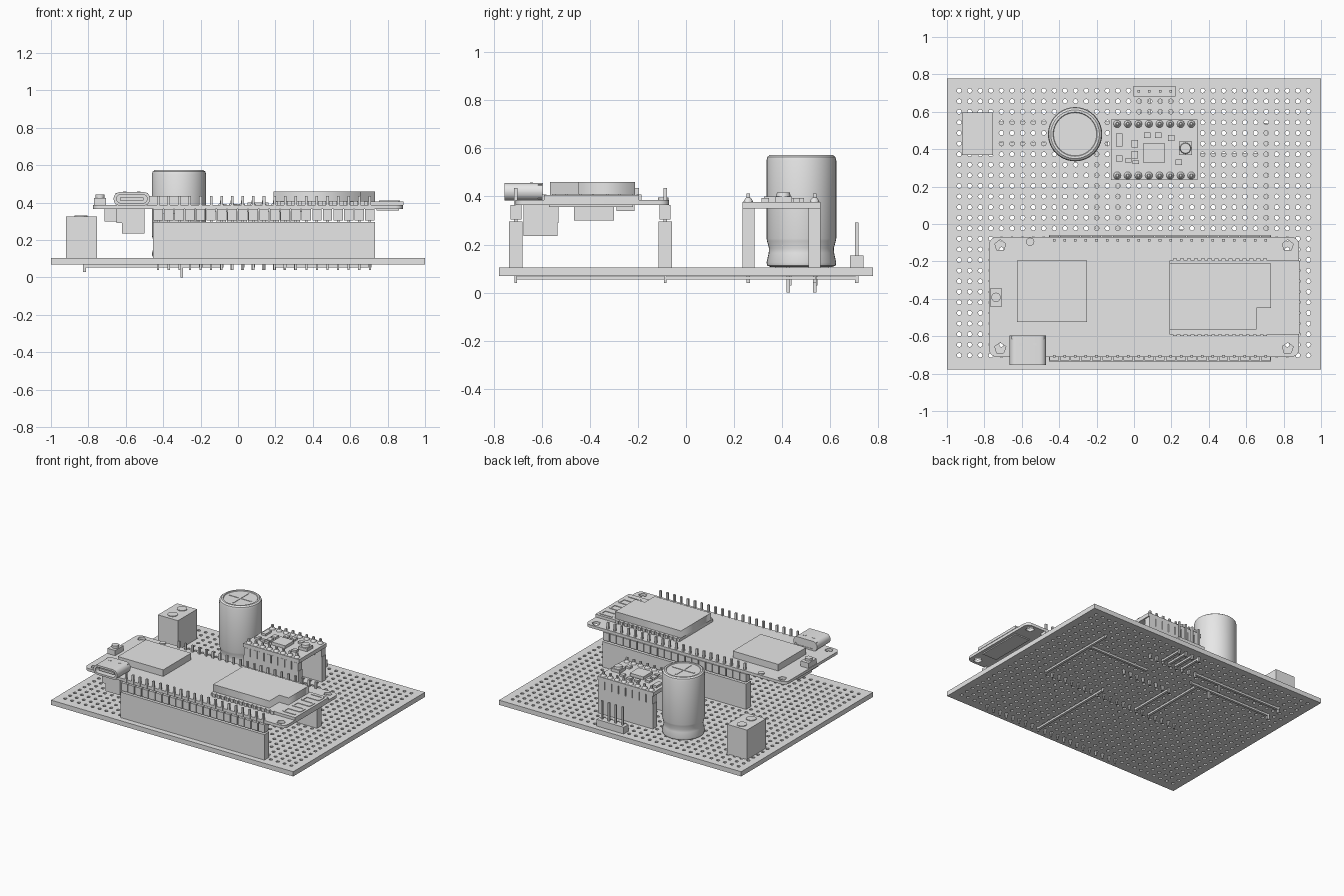
import bpy, bmesh, math

scene_cube = bpy.data.objects.get("Cube")
if scene_cube:
    bpy.data.objects.remove(scene_cube, do_unlink=True)

grey = bpy.data.materials.new("plain_grey")
grey.use_nodes = True
colour = (0.8, 0.8, 0.8, 1)
grey.diffuse_color = colour
grey.node_tree.nodes["Principled BSDF"].inputs["Base Color"].default_value = colour

PITCH = 0.0566
BOARD_TOP, BOARD_BOTTOM = 0.105, 0.07
CARRIER_BOTTOM, CARRIER_TOP = 0.365, 0.386


def add_mesh(name, mesh):
    obj = bpy.data.objects.new(name, mesh)
    bpy.context.collection.objects.link(obj)
    mesh.materials.clear()
    mesh.materials.append(grey)
    return obj


def from_bmesh(name, bm):
    mesh = bpy.data.meshes.new(name)
    bm.to_mesh(mesh)
    bm.free()
    return add_mesh(name, mesh)


def boxes(name, items):
    """One object from boxes given as x range, y range, z range."""
    bm = bmesh.new()
    for xs, ys, zs in items:
        corners = bmesh.ops.create_cube(bm, size=1)["verts"]
        for v in corners:
            for axis, (low, high) in enumerate((xs, ys, zs)):
                v.co[axis] = high if v.co[axis] > 0 else low
    return from_bmesh(name, bm)


def around(centre, width):
    return (centre - width / 2, centre + width / 2)


def post(x, y, width, low, high):
    return (around(x, width), around(y, width), (low, high))


def row(start, count):
    return [start + i * PITCH for i in range(count)]


def circle(x, y, radius, sides, turn=0.0):
    angles = [turn + math.tau * k / sides for k in range(sides)]
    return [(x + radius * math.cos(a), y + radius * math.sin(a)) for a in angles]


def rounded(xs, ys, radius, steps=5):
    points = []
    ends = ((xs[1], ys[1], -1, -1), (xs[0], ys[1], 1, -1),
            (xs[0], ys[0], 1, 1), (xs[1], ys[0], -1, 1))
    for quarter, (x, y, sx, sy) in enumerate(ends):
        for k in range(steps + 1):
            a = math.pi / 2 * (quarter + k / steps)
            points.append((x + radius * (sx + math.cos(a)), y + radius * (sy + math.sin(a))))
    return points


def plate(name, loops, low, high):
    """Extruded outline; the loops after the first are holes."""
    curve = bpy.data.curves.new(name + "_outline", "CURVE")
    curve.dimensions = "2D"
    curve.fill_mode = "BOTH"
    curve.extrude = (high - low) / 2
    for loop in loops:
        spline = curve.splines.new("POLY")
        spline.points.add(len(loop) - 1)
        for point, (x, y) in zip(spline.points, loop):
            point.co = (x, y, 0, 1)
        spline.use_cyclic_u = True
    helper = bpy.data.objects.new(name + "_outline", curve)
    bpy.context.collection.objects.link(helper)
    graph = bpy.context.evaluated_depsgraph_get()
    mesh = bpy.data.meshes.new_from_object(helper.evaluated_get(graph))
    bpy.data.objects.remove(helper, do_unlink=True)
    obj = add_mesh(name, mesh)
    obj.location.z = (low + high) / 2
    return obj


def lathe(name, x, y, profile, sides=40):
    bm = bmesh.new()
    rings = [[bm.verts.new((px, py, z)) for px, py in circle(x, y, r, sides)] for r, z in profile]
    for lower, upper in zip(rings, rings[1:]):
        for k in range(sides):
            n = (k + 1) % sides
            bm.faces.new((lower[k], lower[n], upper[n], upper[k]))
    bm.faces.new(rings[0][::-1])
    bm.faces.new(rings[-1])
    obj = from_bmesh(name, bm)
    bpy.ops.object.select_all(action="DESELECT")
    obj.select_set(True)
    bpy.context.view_layer.objects.active = obj
    bpy.ops.object.shade_smooth_by_angle(angle=math.radians(35))
    return obj


# Perforated base board: each cell is a square ring around an octagonal hole
def perforated_board(columns=34, rows=26, hole=0.0125):
    xs, ys = row(-0.935, columns), row(-0.702, rows)
    edge_x = [-1] + [x + PITCH / 2 for x in xs[:-1]] + [1]
    edge_y = [-0.777] + [y + PITCH / 2 for y in ys[:-1]] + [0.777]
    bm = bmesh.new()

    def face(*points):
        bm.faces.new([bm.verts.new(p) for p in points])

    for i, x in enumerate(xs):
        for j, y in enumerate(ys):
            x0, x1, y0, y1 = edge_x[i], edge_x[i + 1], edge_y[j], edge_y[j + 1]
            outer = [(x1, y), (x1, y1), (x, y1), (x0, y1), (x0, y), (x0, y0), (x, y0), (x1, y0)]
            inner = circle(x, y, hole, 8)
            for k in range(8):
                n = (k + 1) % 8
                ring = (outer[k], outer[n], inner[n], inner[k])
                face(*[(*p, BOARD_TOP) for p in ring])
                face(*[(*p, BOARD_BOTTOM) for p in reversed(ring)])
                face((*inner[k], BOARD_TOP), (*inner[n], BOARD_TOP),
                     (*inner[n], BOARD_BOTTOM), (*inner[k], BOARD_BOTTOM))
    rim = [(edge_x[0], edge_y[0]), (edge_x[-1], edge_y[0]),
           (edge_x[-1], edge_y[-1]), (edge_x[0], edge_y[-1])]
    for a, b in zip(rim, rim[1:] + rim[:1]):
        face((*a, BOARD_BOTTOM), (*b, BOARD_BOTTOM), (*b, BOARD_TOP), (*a, BOARD_TOP))
    bmesh.ops.remove_doubles(bm, verts=bm.verts, dist=0.0001)
    return from_bmesh("perforated_board", bm)


perforated_board()

# Wires soldered under the board
under = (0.054, 0.068)
along_x = [(0.54, -0.82, -0.09), (0.43, -0.82, -0.14), (0.37, 0.2, 0.705)]
along_y = [(-0.2, -0.085, 0.43), (-0.087, -0.085, 0.26), (0.705, -0.085, 0.54), (0.252, -0.71, -0.03)]
along_y += [(x, 0.54, 0.71) for x in row(0.026, 4)]
boxes("underside_wires",
      [((a, b), around(y, 0.018), under) for y, a, b in along_x]
      + [(around(x, 0.018), (a, b), under) for x, a, b in along_y])

# Sockets and pin strips that carry the controller board
pin_x = row(-0.427, 21)
strip = (-0.455, 0.733)
for label, y in (("front", -0.708), ("rear", -0.087)):
    boxes(label + "_socket", [(strip, around(y, 0.056), (BOARD_TOP, 0.295))])
    boxes(label + "_pin_strip", [(around(x, 0.05), around(y, 0.046), (0.305, CARRIER_BOTTOM)) for x in pin_x])
    boxes(label + "_pins", [post(x, y, 0.014, 0.28, 0.435) for x in pin_x])
    boxes(label + "_socket_tails", [post(x, y, 0.011, 0.04, BOARD_TOP) for x in pin_x])

# Controller board with rounded corners and mounting holes
mounts = [circle(x, y, 0.031, 5, 0.3) for x in (-0.715, 0.822) for y in (-0.665, -0.115)]
plate("controller_board", [rounded((-0.775, 0.882), (-0.71, -0.07), 0.04)] + mounts,
      CARRIER_BOTTOM, CARRIER_TOP)
boxes("large_chip", [((-0.625, -0.25), (-0.525, -0.195), (CARRIER_TOP, 0.435))])

# Wireless module: thin base, notched shield, edge pads and aerial
boxes("module_base", [((0.19, 0.885), (-0.59, -0.195), (CARRIER_TOP, 0.407))])
plate("module_shield", [[(0.19, -0.565), (0.655, -0.565), (0.655, -0.45),
                         (0.733, -0.45), (0.733, -0.212), (0.19, -0.212)]], 0.407, 0.46)
boxes("module_pads", [(around(0.22 + i * 0.037, 0.022), around(y, 0.02), (CARRIER_TOP, 0.409))
                      for i in range(14) for y in (-0.59, -0.195)])
aerial_y = [-0.55 + i * 0.055 for i in range(7)]
boxes("aerial_track",
      [((0.76, 0.86), around(y, 0.014), (0.406, 0.411)) for y in aerial_y]
      + [(around(0.86 if i % 2 else 0.76, 0.014), (y, y + 0.055), (0.406, 0.411))
         for i, y in enumerate(aerial_y[:-1])])

# Charging port: a hollow shell with a tongue
shell = plate("port_shell", [rounded((-0.665, -0.47), (-0.036, 0.036), 0.034),
                             rounded((-0.649, -0.486), (-0.022, 0.022), 0.021)], -0.08, 0.08)
shell.rotation_euler.x = math.pi / 2
shell.location = (0, -0.675, 0.42)
boxes("port_tongue", [((-0.63, -0.505), (-0.74, -0.61), around(0.42, 0.016)),
                      ((-0.655, -0.48), (-0.615, -0.598), (0.39, 0.45))])
boxes("port_springs", [(around(x, 0.02), around(-0.643, 0.012), (0.454, 0.458)) for x in (-0.605, -0.53)])

# Push button and indicator lamp
boxes("button_body", [((-0.77, -0.706), (-0.44, -0.345), (CARRIER_TOP, 0.425))])
lathe("button_cap", -0.738, -0.392, [(0.025, 0.42), (0.025, 0.443)], 20)
lathe("indicator_lamp", -0.555, -0.095, [(0.022, CARRIER_TOP), (0.022, 0.395)], 16)

# Parts on the underside of the controller board
boxes("battery_connector", [((-0.65, -0.5), (-0.675, -0.53), (0.29, CARRIER_BOTTOM)),
                            ((-0.62, -0.5), (-0.675, -0.535), (0.235, 0.29))])
boxes("underside_chips", [((-0.715, -0.55), (-0.465, -0.3), (0.3, CARRIER_BOTTOM)),
                          ((-0.4, -0.3), (-0.29, -0.215), (0.34, CARRIER_BOTTOM)),
                          ((0.74, 0.86), (-0.57, -0.22), (0.357, CARRIER_BOTTOM))])

# Driver module on two socket rows
driver_x = row(-0.09, 8)
for label, y in (("front", 0.259), ("rear", 0.535)):
    boxes("driver_%s_socket" % label, [((-0.118, 0.335), around(y, 0.05), (BOARD_TOP, 0.29))])
    boxes("driver_%s_strip" % label, [(around(x, 0.051), around(y, 0.05), (0.29, 0.35)) for x in driver_x])
    boxes("driver_%s_pins" % label, [post(x, y, 0.014, 0.04, 0.412) for x in driver_x])
    for x in driver_x:
        lathe("driver_solder", x, y, [(0.021, 0.375), (0.019, 0.384), (0.01, 0.395)], 10)
boxes("driver_board", [((-0.122, 0.34), (0.235, 0.56), (0.35, 0.378))])
boxes("driver_chip", [((0.05, 0.162), (0.325, 0.432), (0.378, 0.4))])
boxes("driver_trimmer", [(around(0.275, 0.07), around(0.405, 0.07), (0.378, 0.4))])
lathe("trimmer_knob", 0.275, 0.405, [(0.03, 0.4), (0.027, 0.416)], 16)
boxes("driver_small_parts",
      [(around(x, 0.035), around(y, h), (0.378, 0.393))
       for x, y, h in ((-0.08, 0.45, 0.07), (-0.08, 0.35, 0.03), (-0.03, 0.34, 0.02), (0.01, 0.33, 0.02),
                       (0.005, 0.43, 0.04), (0.005, 0.37, 0.04), (0.07, 0.475, 0.03), (0.13, 0.475, 0.03),
                       (0.2, 0.46, 0.03), (0.24, 0.33, 0.03))])

# Tall capacitor with a crimped foot, a scored top and long leads
cap_x, cap_y = -0.315, 0.48
lathe("capacitor_can", cap_x, cap_y,
      [(0.125, 0.106), (0.142, 0.112), (0.145, 0.125), (0.136, 0.165), (0.135, 0.185),
       (0.143, 0.215), (0.145, 0.225), (0.145, 0.55), (0.141, 0.565), (0.13, 0.573),
       (0.118, 0.573), (0.115, 0.568)])
boxes("capacitor_score", [(around(cap_x, 0.18), around(cap_y, 0.01), (0.567, 0.571)),
                          (around(cap_x, 0.01), around(cap_y, 0.18), (0.567, 0.571))])
boxes("capacitor_leads", [post(-0.3, y, 0.014, 0, 0.11) for y in (0.425, 0.535)])

# Power terminal block
boxes("terminal_block", [((-0.92, -0.755), (0.37, 0.595), (BOARD_TOP, 0.325))])
for y in (0.43, 0.54):
    lathe("terminal_screw", -0.84, y, [(0.035, 0.322), (0.035, 0.33)], 20)
boxes("terminal_tails", [post(-0.82, y, 0.016, 0.03, BOARD_TOP) for y in (0.43, 0.54)])

# Four-pin motor header
boxes("motor_header", [((-0.002, 0.222), (0.683, 0.738), (BOARD_TOP, 0.155))])
boxes("motor_pins", [post(x, 0.71, 0.013, 0.04, 0.292) for x in row(0.026, 4)])
